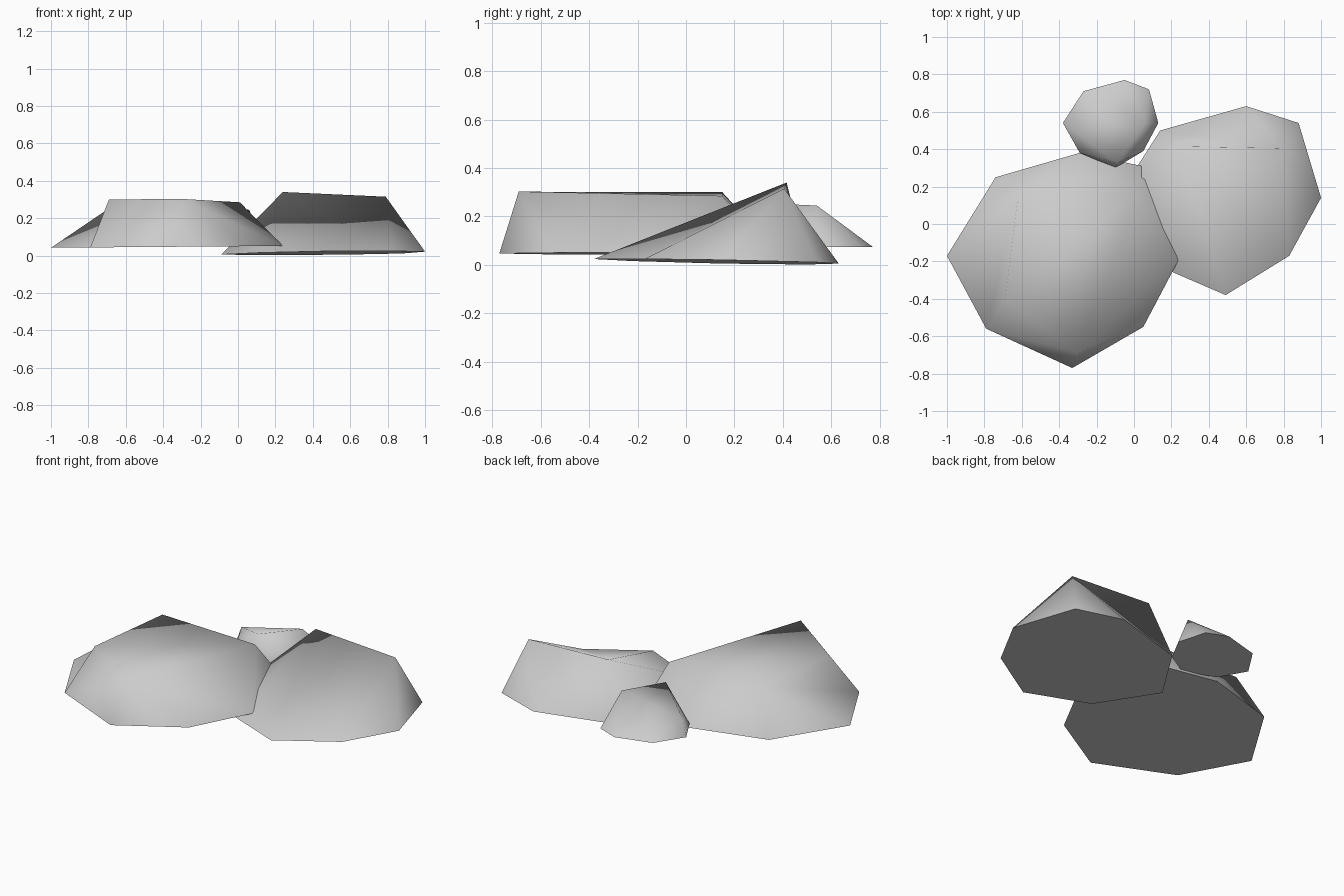
import bpy
import bmesh
import math

cube = bpy.data.objects.get("Cube")
if cube:
    bpy.data.objects.remove(cube, do_unlink=True)

# Plain stone grey
stone = bpy.data.materials.new("stone_grey")
stone.use_nodes = True
grey = (0.6, 0.6, 0.6, 1)
stone.diffuse_color = grey
shader = next(n for n in stone.node_tree.nodes if n.type == "BSDF_PRINCIPLED")
shader.inputs["Base Color"].default_value = grey


def make_rock(name, footprint, floor, crown):
    """Boulder with an octagonal footprint and a few crown corners.
    floor = (height at centre, slope along x, slope along y).
    crown = [(corner, first, last)]: each corner fans out to that run of
    footprint corners, and the next corner starts where the run ends."""
    height, slope_x, slope_y = floor
    bm = bmesh.new()
    base = [bm.verts.new((x, y, height + slope_x * x + slope_y * y))
            for x, y in footprint]
    tops = [bm.verts.new(corner) for corner, first, last in crown]
    bm.faces.new(base)
    for i, (corner, first, last) in enumerate(crown):
        for k in range(first, last):
            bm.faces.new((base[k % len(base)], base[(k + 1) % len(base)], tops[i]))
        bm.faces.new((base[last % len(base)], tops[(i + 1) % len(tops)], tops[i]))
    if len(tops) > 2:
        bm.faces.new(tops)
    bmesh.ops.triangulate(bm, faces=bm.faces[:])
    bmesh.ops.recalc_face_normals(bm, faces=bm.faces[:])
    mesh = bpy.data.meshes.new(name)
    bm.to_mesh(mesh)
    bm.free()
    mesh.materials.append(stone)
    rock = bpy.data.objects.new(name, mesh)
    bpy.context.collection.objects.link(rock)
    # Soft sides, crisp edge around the underside
    bpy.ops.object.select_all(action="DESELECT")
    rock.select_set(True)
    bpy.context.view_layer.objects.active = rock
    bpy.ops.object.shade_smooth_by_angle(angle=math.radians(88))


# Wide flat-topped boulder
make_rock(
    "large_rock",
    [(-1, -.17), (-.79, -.56), (-.33, -.77), (.05, -.55),
     (.24, -.19), (.09, .3), (-.29, .38), (-.74, .25)],
    (.05, .008, 0),
    [((-.62, .15, .3), 6, 9), ((-.69, -.41, .3), 1, 1),
     ((-.3, -.69, .303), 1, 4), ((.01, .15, .285), 4, 6)],
)

# Wedge boulder with a ridge near its back
make_rock(
    "wedge_rock",
    [(.14, .5), (.6, .63), (.88, .54), (1, .14),
     (.83, -.17), (.49, -.38), (.12, -.22), (-.09, .14)],
    (.01, .014, -.02),
    [((.79, .405, .315), 0, 4), ((.24, .415, .34), 4, 8)],
)

# Small boulder behind
make_rock(
    "small_rock",
    [(-.38, .54), (-.27, .71), (-.05, .77), (.08, .72),
     (.13, .54), (.05, .39), (-.1, .3), (-.29, .38)],
    (.075, 0, 0),
    [((-.33, .505, .165), 7, 9), ((.06, .54, .245), 1, 5),
     ((-.09, .325, .255), 5, 7)],
)
